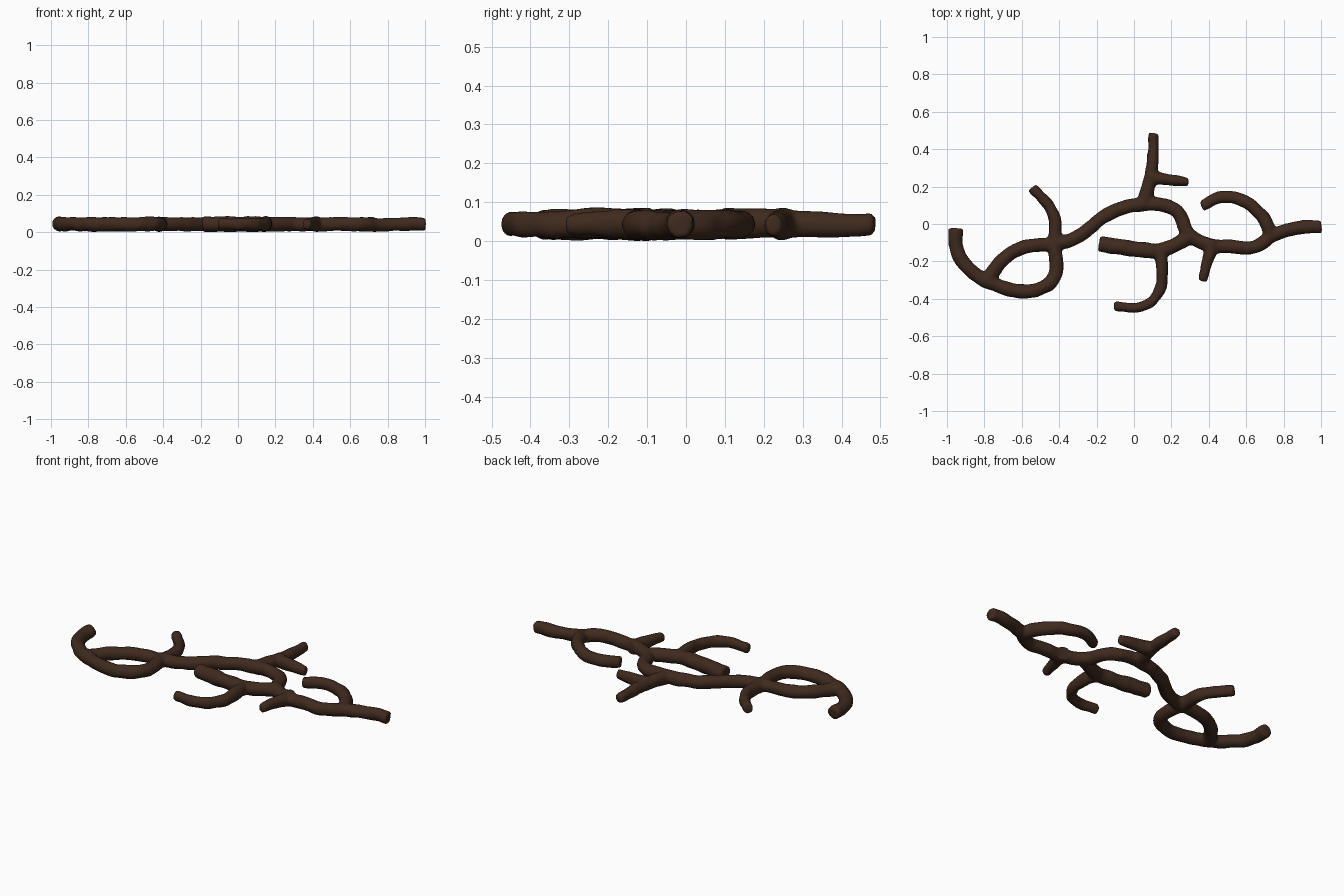
import bpy, bmesh
from mathutils import Vector, noise, Matrix

if "Cube" in bpy.data.objects:
    bpy.data.objects.remove(bpy.data.objects["Cube"])


def tube(r0, r1, *points):
    """Tapering tube through points seen from above, taller where it is thin."""
    cu = bpy.data.curves.new("path", 'CURVE')
    cu.dimensions = '3D'
    cu.bevel_depth = 1.0
    cu.bevel_resolution = 4
    cu.use_fill_caps = True
    sp = cu.splines.new('BEZIER')
    sp.resolution_u = 10
    sp.bezier_points.add(len(points) - 1)
    for i, (bp, (x, y)) in enumerate(zip(sp.bezier_points, points)):
        bp.co = (x, y, .005 * noise.noise(Vector((x * 6, y * 6, 3))))
        bp.radius = r0 + (r1 - r0) * i / (len(points) - 1)
        bp.handle_left_type = bp.handle_right_type = 'AUTO'
    ob = bpy.data.objects.new("path", cu)
    bpy.context.collection.objects.link(ob)
    dg = bpy.context.evaluated_depsgraph_get()
    me = bpy.data.meshes.new_from_object(ob.evaluated_get(dg))
    bpy.data.objects.remove(ob)
    me.transform(Matrix.Diagonal((1, 1, max(1, .072 / (r0 + r1)), 1)))
    return me


tubes = [
    # hooked left end and lower side of the left loop
    tube(.038, .037, (-.953, -.025), (-.95, -.13), (-.88, -.24), (-.74, -.325),
         (-.55, -.357), (-.43, -.29), (-.425, -.11)),
    # upper side of the left loop
    tube(.038, .036, (-.78, -.295), (-.69, -.18), (-.58, -.122), (-.425, -.11)),
    # upper left twig
    tube(.028, .036, (-.545, .195), (-.435, .06), (-.42, -.11)),
    # long main stem
    tube(.037, .036, (-.425, -.11), (-.315, -.075), (-.12, .062), (.05, .105),
         (.22, .075), (.31, -.07), (.54, -.123), (.66, -.117), (.74, -.062),
         (.91, -.016), (1, -.013)),
    # top twig and its fork
    tube(.04, .027, (.05, .1), (.09, .26), (.107, .485)),
    tube(.037, .024, (.085, .25), (.29, .225)),
    # arched right twig
    tube(.038, .03, (.735, -.065), (.67, .06), (.49, .147), (.36, .095)),
    # short lower right twig
    tube(.038, .023, (.425, -.085), (.365, -.305)),
    # inner branch
    tube(.038, .043, (.31, -.065), (.14, -.14), (.02, -.135), (-.185, -.105)),
    # bottom curl
    tube(.034, .024, (.14, -.135), (.15, -.24), (.14, -.345), (.06, -.435),
         (-.105, -.44)),
]

# Gather all tubes in one mesh
bm = bmesh.new()
for me in tubes:
    bm.from_mesh(me)
bmesh.ops.remove_doubles(bm, verts=bm.verts, dist=1e-5)
bmesh.ops.recalc_face_normals(bm, faces=bm.faces)
mesh = bpy.data.meshes.new("branch")
bm.to_mesh(mesh)
bm.free()
branch = bpy.data.objects.new("branch", mesh)
bpy.context.collection.objects.link(branch)

# Fuse the tubes and soften the joints
fuse = branch.modifiers.new("fuse", 'REMESH')
fuse.mode = 'VOXEL'
fuse.voxel_size = .009
soften = branch.modifiers.new("soften", 'SMOOTH')
soften.factor = .5
soften.iterations = 6
dg = bpy.context.evaluated_depsgraph_get()
fused = bpy.data.meshes.new_from_object(branch.evaluated_get(dg))
branch.modifiers.clear()
branch.data = fused

# Knobbly bark, then rest on the ground
normals = [v.normal.copy() for v in fused.vertices]
for v, n in zip(fused.vertices, normals):
    v.co += n * (.001 + .005 * noise.noise(v.co * 16))
low = min(v.co.z for v in fused.vertices)
for v in fused.vertices:
    v.co.z -= low
for p in fused.polygons:
    p.use_smooth = True

bark = bpy.data.materials.new("dark_bark")
bark.diffuse_color = (.05, .023, .013, 1)
bark.use_nodes = True
bark.node_tree.nodes["Principled BSDF"].inputs["Base Color"].default_value = bark.diffuse_color
fused.materials.clear()
fused.materials.append(bark)
